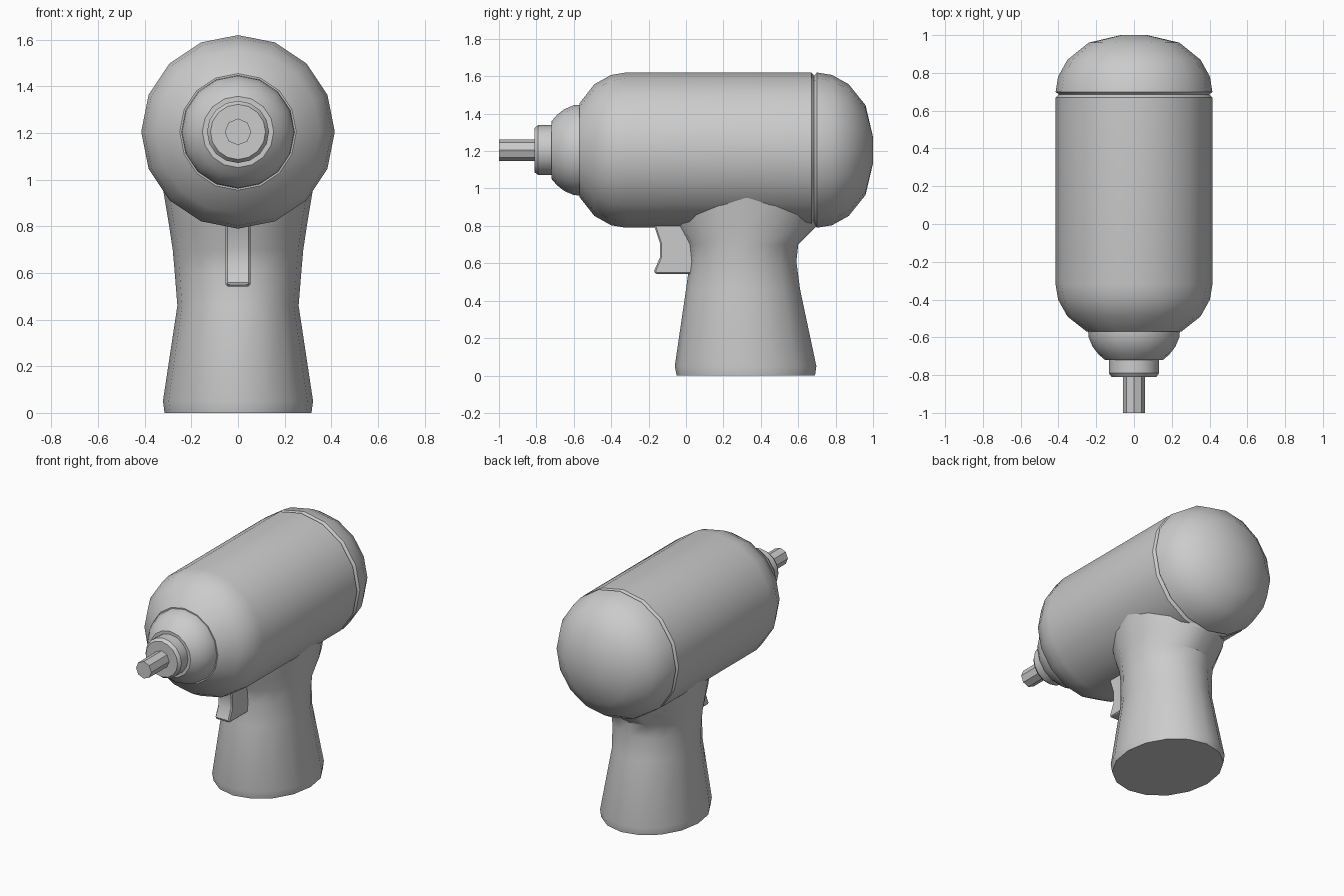
import bpy, bmesh, math

if "Cube" in bpy.data.objects:
    bpy.data.objects.remove(bpy.data.objects["Cube"])

AXIS_Z = 1.205   # height of the barrel axis


def finish(name, bm, angle=35):
    bmesh.ops.recalc_face_normals(bm, faces=bm.faces[:])
    me = bpy.data.meshes.new(name)
    bm.to_mesh(me)
    bm.free()
    ob = bpy.data.objects.new(name, me)
    bpy.context.collection.objects.link(ob)
    bpy.ops.object.select_all(action='DESELECT')
    ob.select_set(True)
    bpy.context.view_layer.objects.active = ob
    bpy.ops.object.shade_smooth_by_angle(angle=math.radians(angle))
    return ob


def loft(name, rings):
    """Skin a list of closed rings of points and cap both ends."""
    bm = bmesh.new()
    rows = [[bm.verts.new(p) for p in ring] for ring in rings]
    n = len(rows[0])
    for a, b in zip(rows, rows[1:]):
        for i in range(n):
            j = (i + 1) % n
            bm.faces.new((a[i], a[j], b[j], b[i]))
    bm.faces.new(rows[0])
    bm.faces.new(rows[-1])
    return finish(name, bm)


def circle(n):
    return [(math.cos(2 * math.pi * i / n), math.sin(2 * math.pi * i / n)) for i in range(n)]


def lathe(name, profile, n=16):
    """Revolve (y, radius) points around the barrel axis."""
    return loft(name, [[(r * c, y, AXIS_Z + r * s) for c, s in circle(n)] for y, r in profile])


# Barrel parts
lathe("spindle", [(-1.0, 0.057), (-0.76, 0.057)], 8)
lathe("collar", [(-0.81, 0.118), (-0.79, 0.133), (-0.68, 0.133)])
lathe("nose", [(-0.72, 0.153), (-0.69, 0.188), (-0.65, 0.219), (-0.60, 0.24), (-0.565, 0.243),
               (-0.53, 0.243)])
lathe("motor_housing", [(-0.57, 0.25), (-0.49, 0.352), (-0.40, 0.402), (-0.32, 0.415),
                        (0.67, 0.415), (0.685, 0.398), (0.70, 0.415), (0.78, 0.402),
                        (0.87, 0.352), (0.96, 0.24), (1.0, 0.07)])

# Handle: elliptical sections as (z, half width, front y, back y)
sections = [(0, 0.315, -0.05, 0.69), (0.05, 0.322, -0.06, 0.697), (0.46, 0.26, 0.0, 0.61),
            (0.61, 0.272, 0.02, 0.59), (0.70, 0.28, 0.01, 0.60), (0.80, 0.295, -0.045, 0.70),
            (0.95, 0.32, -0.07, 0.72)]
loft("handle", [[(hw * c, (f + b) / 2 + (b - f) / 2 * s, z) for c, s in circle(16)]
                for z, hw, f, b in sections])

# Trigger: side outline extruded across x, bevelled
outline = [(-0.18, 0.84), (-0.165, 0.785), (-0.14, 0.71), (-0.14, 0.63), (-0.17, 0.56),
           (-0.165, 0.543), (0.06, 0.543), (0.06, 0.84)]
trigger = loft("trigger", [[(x, y, z) for y, z in outline] for x in (-0.053, 0.053)])
bevel = trigger.modifiers.new("bevel", 'BEVEL')
bevel.width = 0.008
bevel.segments = 1
bevel.limit_method = 'ANGLE'
bevel.angle_limit = math.radians(50)
